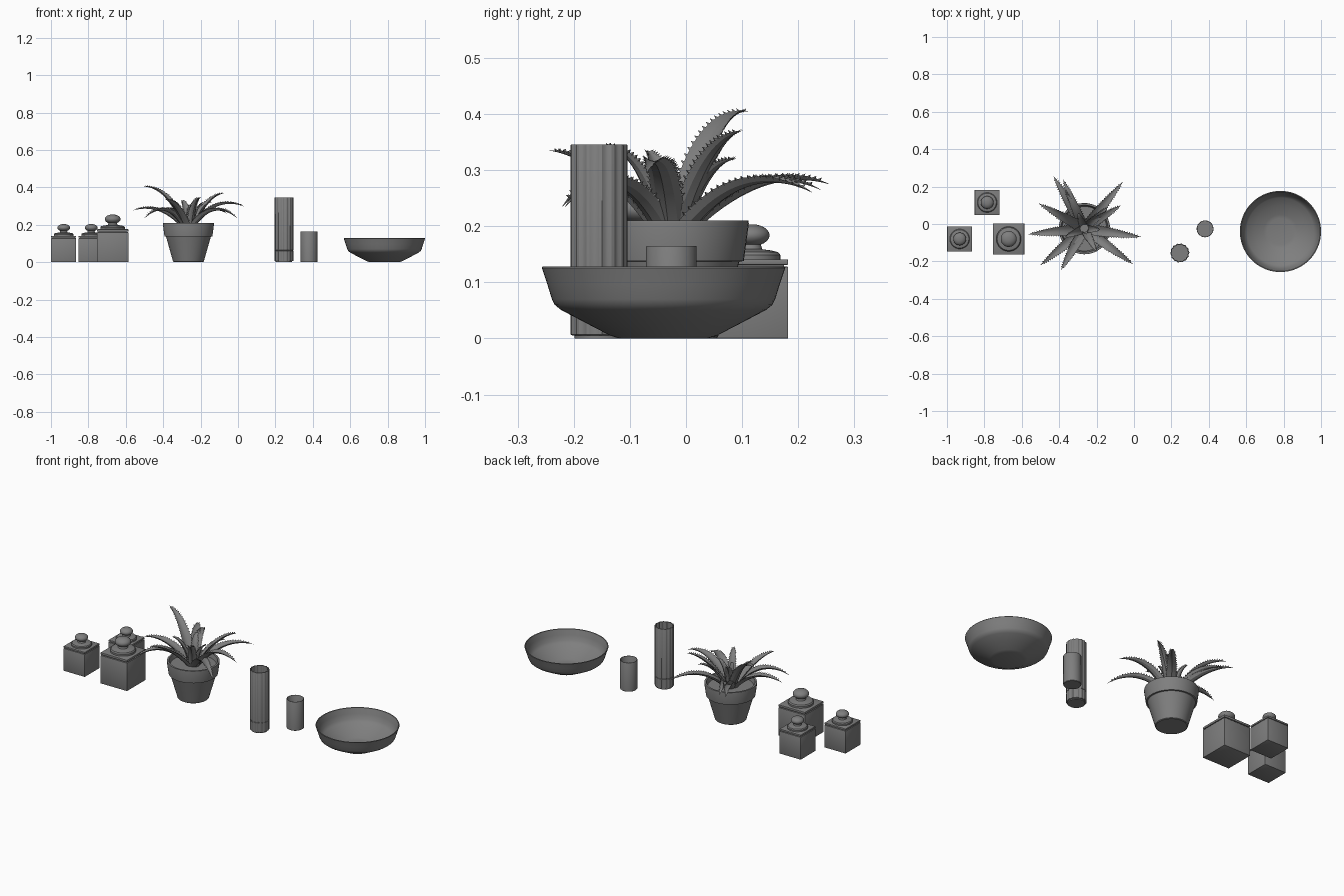
import bpy, bmesh, math
from mathutils import Vector

cube = bpy.data.objects.get("Cube")
if cube:
    bpy.data.objects.remove(cube, do_unlink=True)

grey = bpy.data.materials.new("plain_grey")
grey.use_nodes = True
GREY = (0.21, 0.21, 0.21, 1)
grey.diffuse_color = GREY
grey.node_tree.nodes["Principled BSDF"].inputs["Base Color"].default_value = GREY


def finish(name, bm, loc=(0, 0, 0), fix=True):
    if fix:
        bmesh.ops.recalc_face_normals(bm, faces=bm.faces)
    mesh = bpy.data.meshes.new(name)
    bm.to_mesh(mesh)
    bm.free()
    mesh.materials.append(grey)
    obj = bpy.data.objects.new(name, mesh)
    bpy.context.collection.objects.link(obj)
    obj.location = loc
    bpy.ops.object.select_all(action='DESELECT')
    obj.select_set(True)
    bpy.context.view_layer.objects.active = obj
    bpy.ops.object.shade_smooth_by_angle(angle=math.radians(32))
    return obj


def lathe(name, profile, loc, segments=48, ribs=None):
    """Revolve (radius, height) points; both ends are capped."""
    bm = bmesh.new()
    rings = []
    for r, z in profile:
        ring = []
        for i in range(segments):
            a = 2 * math.pi * i / segments
            k = ribs(i) if ribs else 1
            ring.append(bm.verts.new((r * k * math.cos(a), r * k * math.sin(a), z)))
        rings.append(ring)
    for low, high in zip(rings, rings[1:]):
        for i in range(segments):
            j = (i + 1) % segments
            bm.faces.new((low[i], low[j], high[j], high[i]))
    bm.faces.new(rings[0][::-1])
    bm.faces.new(rings[-1])
    return finish(name, bm, loc)


def box(name, half, z0, z1, loc, bevel):
    bm = bmesh.new()
    bmesh.ops.create_cube(bm, size=1)
    for v in bm.verts:
        v.co = (v.co.x * 2 * half, v.co.y * 2 * half, z0 + (v.co.z + 0.5) * (z1 - z0))
    bmesh.ops.bevel(bm, geom=bm.edges[:], offset=bevel, segments=2, affect='EDGES', profile=0.5)
    return finish(name, bm, loc)


# Square lidded jars
def jar(name, x, y, s):
    loc = (x, y, 0)
    box(name + "_body", 0.067 * s, 0, 0.128 * s, loc, 0.0015)
    box(name + "_neck", 0.06 * s, 0.125 * s, 0.133 * s, loc, 0.001)
    box(name + "_lid", 0.067 * s, 0.131 * s, 0.141 * s, loc, 0.002)
    disc = [(0.053, 0.14), (0.053, 0.149), (0.049, 0.154), (0.036, 0.157),
            (0.021, 0.159), (0.018, 0.168)]
    lathe(name + "_lid_disc", [(r * s, z * s) for r, z in disc], loc)
    knob = []
    for i in range(1, 12):
        a = math.pi * (i / 12 - 0.5)
        knob.append((0.034 * s * math.cos(a), s * (0.184 + 0.02 * math.sin(a))))
    lathe(name + "_knob", knob, loc)


jar("left_jar", -0.932, -0.08, 1)
jar("back_jar", -0.785, 0.115, 1)
jar("large_jar", -0.67, -0.08, 1.25)

# Flower pot and soil
CENTRE = Vector((-0.265, -0.025, 0))
lathe("plant_pot", [(0.078, 0), (0.082, 0.003), (0.12, 0.137), (0.128, 0.138), (0.137, 0.205),
                    (0.136, 0.21), (0.126, 0.21), (0.119, 0.18)], CENTRE)
lathe("soil", [(0.115, 0.17), (0.119, 0.187)], CENTRE)


# Arching toothed leaf with a channelled section
SECTION = [(-1, 0.4), (-0.5, 0.1), (0, 0), (0.5, 0.1), (1, 0.4), (0.6, -0.1), (0, -0.3), (-0.6, -0.1)]


def leaf(name, tip, reach, peak, width):
    tip = Vector(tip)
    out = Vector((tip.x - CENTRE.x, tip.y - CENTRE.y, 0))
    start = CENTRE + out.normalized() * 0.022 + Vector((0, 0, 0.18))
    bend = CENTRE + out * reach + Vector((0, 0, peak))
    side = Vector((-out.y, out.x, 0)).normalized()
    bm = bmesh.new()
    rings = []
    steps = 24
    for i in range(steps + 1):
        u = i / steps
        p = start * (1 - u) ** 2 + bend * 2 * u * (1 - u) + tip * u * u
        t = ((bend - start) * (1 - u) + (tip - bend) * u).normalized()
        n = t.cross(side)
        w = width * max(0.02, (0.85 + 0.5 * u) * (1 - u ** 1.5))
        rings.append([bm.verts.new(p + side * (a * w) + n * (b * w)) for a, b in SECTION])
        # Marginal teeth
        if 2 < i < steps - 1:
            for sgn in (-1, 1):
                edge = p + side * (sgn * w * 0.97) + n * (0.38 * w)
                spike = edge + side * (sgn * 0.006) + n * 0.004 + t * 0.002
                base = [bm.verts.new(edge + d) for d in (t * 0.004, t * -0.004, n * -0.003)]
                top = bm.verts.new(spike)
                for k in range(3):
                    bm.faces.new((base[k], base[(k + 1) % 3], top))
    count = len(SECTION)
    for a, b in zip(rings, rings[1:]):
        for k in range(count):
            bm.faces.new((a[k], a[(k + 1) % count], b[(k + 1) % count], b[k]))
    bm.faces.new(rings[0])
    bm.faces.new(rings[-1])
    finish(name, bm)


# Tip, bend reach, bend height, half width
LEAVES = [
    ((-0.51, 0.11, 0.405), 0.45, 0.41, 0.031),
    ((0.04, -0.07, 0.295), 0.45, 0.37, 0.032),
    ((-0.07, 0.1, 0.37), 0.5, 0.36, 0.027),
    ((-0.565, -0.055, 0.275), 0.5, 0.33, 0.031),
    ((-0.43, 0.255, 0.275), 0.55, 0.32, 0.031),
    ((-0.38, 0.24, 0.265), 0.5, 0.33, 0.027),
    ((-0.06, 0.225, 0.26), 0.5, 0.33, 0.03),
    ((-0.005, -0.215, 0.235), 0.5, 0.35, 0.03),
    ((-0.39, -0.245, 0.335), 0.55, 0.33, 0.03),
    ((-0.5, -0.22, 0.235), 0.5, 0.35, 0.03),
    ((-0.2, -0.15, 0.345), 0.4, 0.34, 0.024),
    ((-0.14, 0.09, 0.32), 0.5, 0.32, 0.023),
    ((-0.37, -0.07, 0.335), 0.4, 0.32, 0.022),
    ((-0.3, 0.06, 0.33), 0.4, 0.32, 0.022),
    ((-0.18, -0.03, 0.32), 0.4, 0.3, 0.02),
    ((-0.255, -0.055, 0.31), 0.3, 0.28, 0.016),
]
for index, spec in enumerate(LEAVES):
    leaf("leaf_%d" % (index + 1), *spec)

# Fluted vase: ribbed shell around a plain liner
lathe("fluted_vase", [(0.047, 0.005), (0.051, 0.007), (0.051, 0.06), (0.0495, 0.061), (0.0495, 0.063),
                      (0.051, 0.064), (0.051, 0.344), (0.05, 0.346), (0.0455, 0.346), (0.0455, 0.02)],
      (0.245, -0.155, 0), 56, lambda i: 1 if i % 4 < 2 else 0.94)
lathe("vase_foot", [(0.044, 0), (0.044, 0.01)], (0.245, -0.155, 0))

# Plain tumbler
lathe("tumbler", [(0.043, 0), (0.045, 0.002), (0.045, 0.164), (0.0445, 0.165), (0.0425, 0.165),
                  (0.0415, 0.163), (0.0415, 0.008)], (0.38, -0.026, 0))

# Shallow bowl
lathe("bowl", [(0.078, 0), (0.095, 0.005), (0.145, 0.031), (0.183, 0.051), (0.194, 0.06), (0.199, 0.07),
               (0.207, 0.096), (0.217, 0.126), (0.216, 0.128), (0.212, 0.127), (0.202, 0.097),
               (0.193, 0.07), (0.18, 0.057), (0.14, 0.036), (0.09, 0.011), (0.07, 0.007)],
      (0.783, -0.04, 0), 72)
